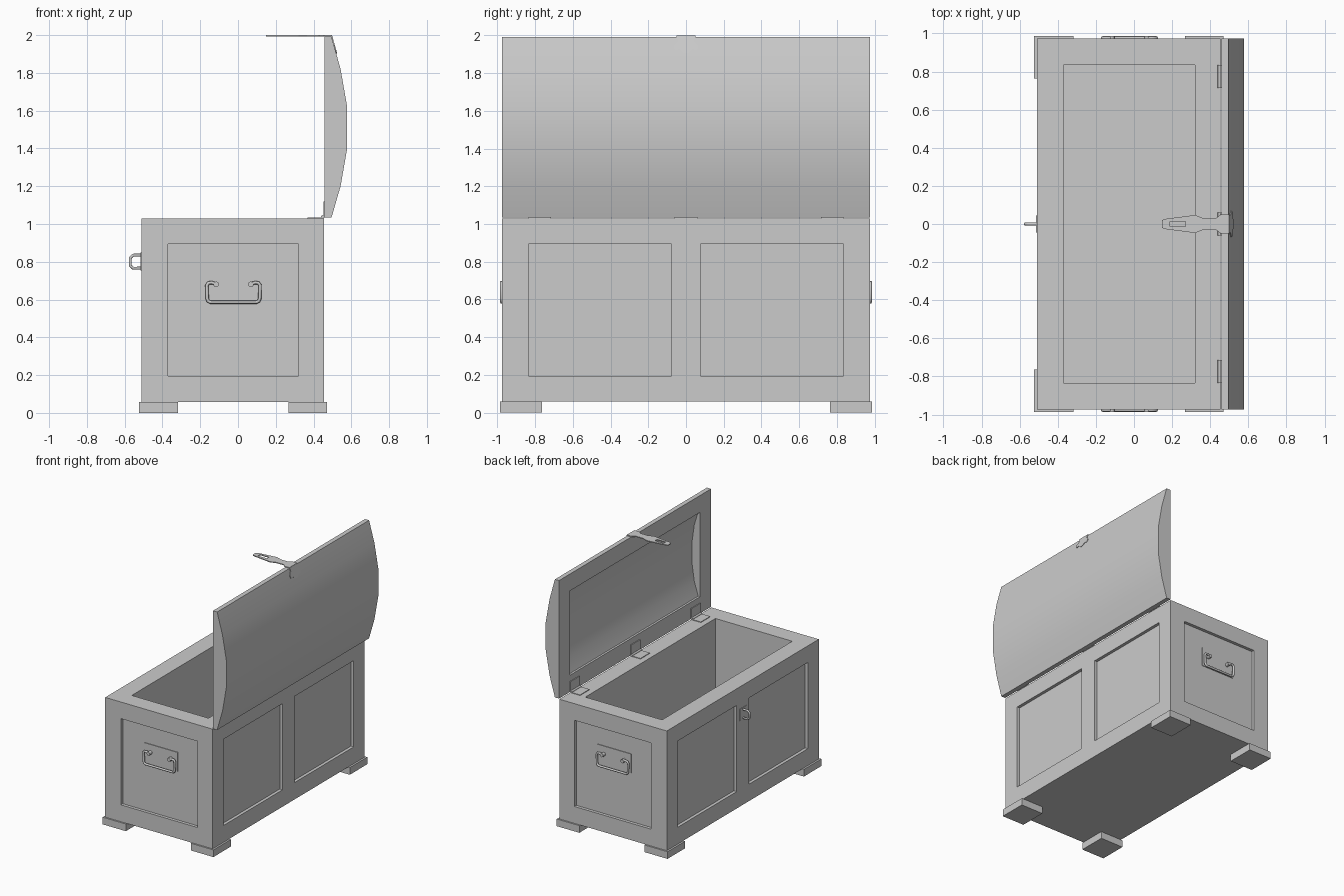
import bpy, bmesh
from math import radians

if "Cube" in bpy.data.objects:
    bpy.data.objects.remove(bpy.data.objects["Cube"])


def prism(name, pts, a, b, place):
    """Extrude a 2D outline from depth a to b; place maps (u, v, depth) to a position."""
    bm = bmesh.new()
    n = len(pts)
    lo = [bm.verts.new(place(u, v, a)) for u, v in pts]
    hi = [bm.verts.new(place(u, v, b)) for u, v in pts]
    bm.faces.new(lo)
    bm.faces.new(hi[::-1])
    for i in range(n):
        bm.faces.new((lo[i], lo[(i + 1) % n], hi[(i + 1) % n], hi[i]))
    bmesh.ops.recalc_face_normals(bm, faces=bm.faces)
    me = bpy.data.meshes.new(name)
    bm.to_mesh(me)
    bm.free()
    ob = bpy.data.objects.new(name, me)
    bpy.context.collection.objects.link(ob)
    return ob


def box(name, x0, x1, y0, y1, z0, z1):
    return prism(name, [(x0, y0), (x1, y0), (x1, y1), (x0, y1)], z0, z1,
                 lambda u, v, w: (u, v, w))


def activate(ob):
    bpy.ops.object.select_all(action='DESELECT')
    ob.select_set(True)
    bpy.context.view_layer.objects.active = ob


def cut(ob, cutter):
    cutter.hide_render = True
    m = ob.modifiers.new("cut", 'BOOLEAN')
    m.operation, m.object, m.solver = 'DIFFERENCE', cutter, 'EXACT'
    activate(ob)
    bpy.ops.object.modifier_apply(modifier=m.name)
    bpy.data.objects.remove(cutter)


def tube(name, pts, r, cyclic=False):
    cu = bpy.data.curves.new(name, 'CURVE')
    cu.dimensions = '3D'
    cu.bevel_depth, cu.bevel_resolution, cu.use_fill_caps = r, 2, True
    sp = cu.splines.new('POLY')
    sp.points.add(len(pts) - 1)
    for p, co in zip(sp.points, pts):
        p.co = (*co, 1)
    sp.use_cyclic_u = cyclic
    ob = bpy.data.objects.new(name, cu)
    bpy.context.collection.objects.link(ob)
    activate(ob)
    bpy.ops.object.convert(target='MESH')
    bpy.ops.object.shade_smooth_by_angle(angle=radians(50))
    return ob


def mirrored(half):
    return half + [(u, -v) for u, v in reversed(half) if v]


# Chest body with hollow inside and recessed panels
X0, X1, Y, R = -0.51, 0.455, 0.975, 0.025
body = box("chest_body", X0, X1, -Y, Y, 0.058, 1.03)
cut(body, box("cavity", -0.37, 0.32, -0.835, 0.835, 0.195, 1.2))
for s in (-1, 1):
    a, b = sorted((s * 0.078, s * 0.835))
    cut(body, box("side_cut", X1 - R, X1 + 0.1, a, b, 0.195, 0.895))
    cut(body, box("side_cut", X0 - 0.1, X0 + R, a, b, 0.195, 0.895))
    a, b = sorted((s * (Y - R), s * (Y + 0.1)))
    cut(body, box("end_cut", -0.37, 0.32, a, b, 0.195, 0.895))

# Feet
for s in (-1, 1):
    a, b = sorted((s * 0.763, s * 0.987))
    box("front_foot", -0.525, -0.317, a, b, 0, 0.058)
    box("back_foot", 0.267, 0.47, a, b, 0, 0.058)

# Open curved lid, hollow on its inner side
xzy = lambda u, v, w: (u, w, v)
lid = prism("lid", [(0.458, 1.034), (0.495, 1.034), (0.543, 1.2), (0.578, 1.4), (0.578, 1.62),
                    (0.543, 1.82), (0.495, 1.992), (0.458, 1.992)], -Y, Y, xzy)
cut(lid, prism("lid_cavity", [(0.4, 1.17), (0.475, 1.17), (0.51, 1.28), (0.53, 1.42), (0.53, 1.6),
                              (0.51, 1.74), (0.475, 1.855), (0.4, 1.855)], -0.835, 0.835, xzy))
activate(lid)
bpy.ops.object.shade_smooth_by_angle(angle=radians(25))

# Three hinges
for y in (-0.775, 0, 0.775):
    box("hinge_base_leaf", 0.367, 0.452, y - 0.06, y + 0.06, 1.029, 1.035)
    box("hinge_lid_leaf", 0.452, 0.459, y - 0.06, y + 0.06, 1.033, 1.12)
    tube("hinge_pin", [(0.448, y - 0.06, 1.038), (0.448, y + 0.06, 1.038)], 0.009)

# Hasp strap with a slot, and its plate on the lid
hasp = prism("hasp", mirrored([(0.147, 0.02), (0.165, 0.027), (0.32, 0.047), (0.365, 0.03),
                               (0.43, 0.03), (0.455, 0.05), (0.497, 0.05)]),
             1.993, 2.0, lambda u, v, w: (u, v, w))
cut(hasp, box("slot", 0.19, 0.27, -0.014, 0.014, 1.9, 2.1))
prism("hasp_plate", mirrored([(1.998, 0.05), (1.97, 0.045), (1.945, 0.068), (1.92, 0.06),
                              (1.925, 0.035), (1.908, 0.018), (1.903, 0)]), 0, 0.006,
      lambda u, v, w: (0.494 + (1.992 - u) * 0.28 + w, v, u))

# Lock staple on the long side
box("staple_plate", -0.515, -0.505, -0.045, 0.045, 0.755, 0.85)
tube("staple_ring", [(-0.505, 0, 0.835), (-0.555, 0, 0.835), (-0.571, 0, 0.82),
                     (-0.571, 0, 0.78), (-0.555, 0, 0.766), (-0.505, 0, 0.766)], 0.008)

# Carrying handles on both ends
C = -0.024
for s in (-1, 1):
    p = Y - R
    a, b = sorted((s * (p - 0.005), s * (p + 0.005)))
    box("handle_plate", -0.175, 0.125, a, b, 0.59, 0.745)
    left = [(-0.09, 0.682), (-0.115, 0.69), (-0.132, 0.688), (-0.141, 0.675),
            (-0.139, 0.605), (-0.134, 0.592), (-0.122, 0.586)]
    path = left + [(-u, z) for u, z in reversed(left)]
    tube("handle_bar", [(C + u, s * (p + 0.027), z) for u, z in path], 0.009)
    for k in (-0.092, 0.092):
        tube("handle_knob", [(C + k, s * p, 0.681), (C + k, s * (p + 0.036), 0.681)], 0.015)
